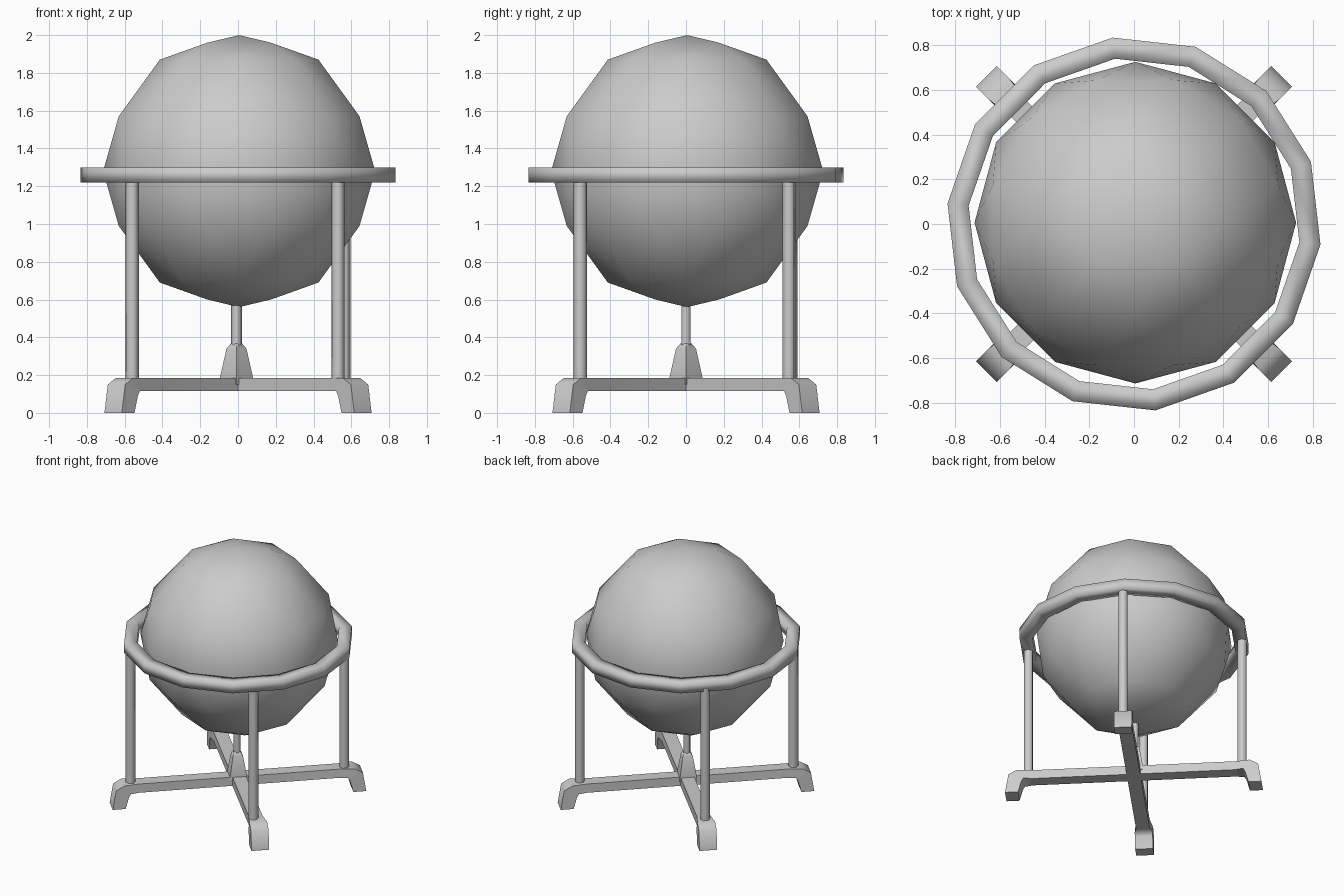
import bpy, bmesh, math
from math import pi, cos, sin, radians

if "Cube" in bpy.data.objects:
    bpy.data.objects.remove(bpy.data.objects["Cube"])


def finish(bm, name, angle=None):
    bmesh.ops.recalc_face_normals(bm, faces=bm.faces)
    me = bpy.data.meshes.new(name)
    bm.to_mesh(me)
    bm.free()
    ob = bpy.data.objects.new(name, me)
    bpy.context.collection.objects.link(ob)
    bpy.ops.object.select_all(action='DESELECT')
    ob.select_set(True)
    bpy.context.view_layer.objects.active = ob
    if angle is None:
        bpy.ops.object.shade_smooth()
    else:
        bpy.ops.object.shade_smooth_by_angle(angle=radians(angle))
    return ob


def skin(bm, rings, closed=False):
    """Bridge rings of points; cap the ends unless closed."""
    vs = [[bm.verts.new(p) for p in r] for r in rings]
    n = len(vs[0])
    for i in range(len(vs) if closed else len(vs) - 1):
        a, b = vs[i], vs[(i + 1) % len(vs)]
        for j in range(n):
            k = (j + 1) % n
            bm.faces.new((a[j], a[k], b[k], b[j]))
    if not closed:
        bm.faces.new(vs[0])
        bm.faces.new(vs[-1])


def circle(r, z, n, phase=0.0, x=0.0, y=0.0):
    return [(x + r * cos(phase + 2 * pi * i / n),
             y + r * sin(phase + 2 * pi * i / n), z) for i in range(n)]


# Faceted globe: staggered latitude rings wrapped in a hull
bm = bmesh.new()
c, R = 1.28, 0.72
bands = [(0.68, 0.237, 4, pi / 4), (0.59, 0.42, 8, 0), (0.29, 0.66, 12, pi / 12)]
pts = circle(R, c, 12) + [(0, 0, c + R), (0, 0, c - R)]
for z, r, n, ph in bands:
    for s in (1, -1):
        pts += circle(r, c + s * z, n, ph)
for x, y, z in pts:
    bm.verts.new((x + 0.006, y + 0.006, z))
bmesh.ops.convex_hull(bm, input=bm.verts)
finish(bm, "globe")

# Horizon ring, 14 sides
bm = bmesh.new()
ph = radians(-6.3)
skin(bm, [circle(r, z, 14, ph) for r, z in
          ((0.84, 1.22), (0.84, 1.30), (0.745, 1.30), (0.745, 1.22))], closed=True)
finish(bm, "horizon_ring")

# Upright posts
for i, (x, y) in enumerate(((-0.56, -0.56), (0.53, -0.56), (0.56, 0.545), (-0.56, 0.555))):
    bm = bmesh.new()
    skin(bm, [circle(0.036, z, 6, pi / 4, x, y) for z in (0.16, 1.24)])
    finish(bm, f"post_{i + 1}", 65)

# Cross legs with splayed feet: top point, bottom point, half width
sections = [((0, 0.185), (0, 0.115), 0.05),
            ((0.74, 0.185), (0.74, 0.115), 0.05),
            ((0.85, 0.185), (0.80, 0.115), 0.065),
            ((0.91, 0.15), (0.815, 0.09), 0.065),
            ((0.935, 0), (0.84, 0), 0.065)]
for i in range(4):
    bm = bmesh.new()
    skin(bm, [[(t[0], -w, t[1]), (t[0], w, t[1]), (b[0], w, b[1]), (b[0], -w, b[1])]
              for t, b, w in sections])
    leg = finish(bm, f"leg_{i + 1}", 60)
    leg.rotation_euler.z = pi / 4 + i * pi / 2

# Central pedestal and spindle
bm = bmesh.new()
skin(bm, [circle(r, z, 4, 0, -0.008, 0) for r, z in
          ((0.088, 0.15), (0.088, 0.185), (0.053, 0.34), (0.03, 0.367))])
finish(bm, "pedestal", 60)
bm = bmesh.new()
skin(bm, [circle(0.028, z, 6, 0, -0.008, 0) for z in (0.34, 0.60)])
finish(bm, "spindle", 65)
